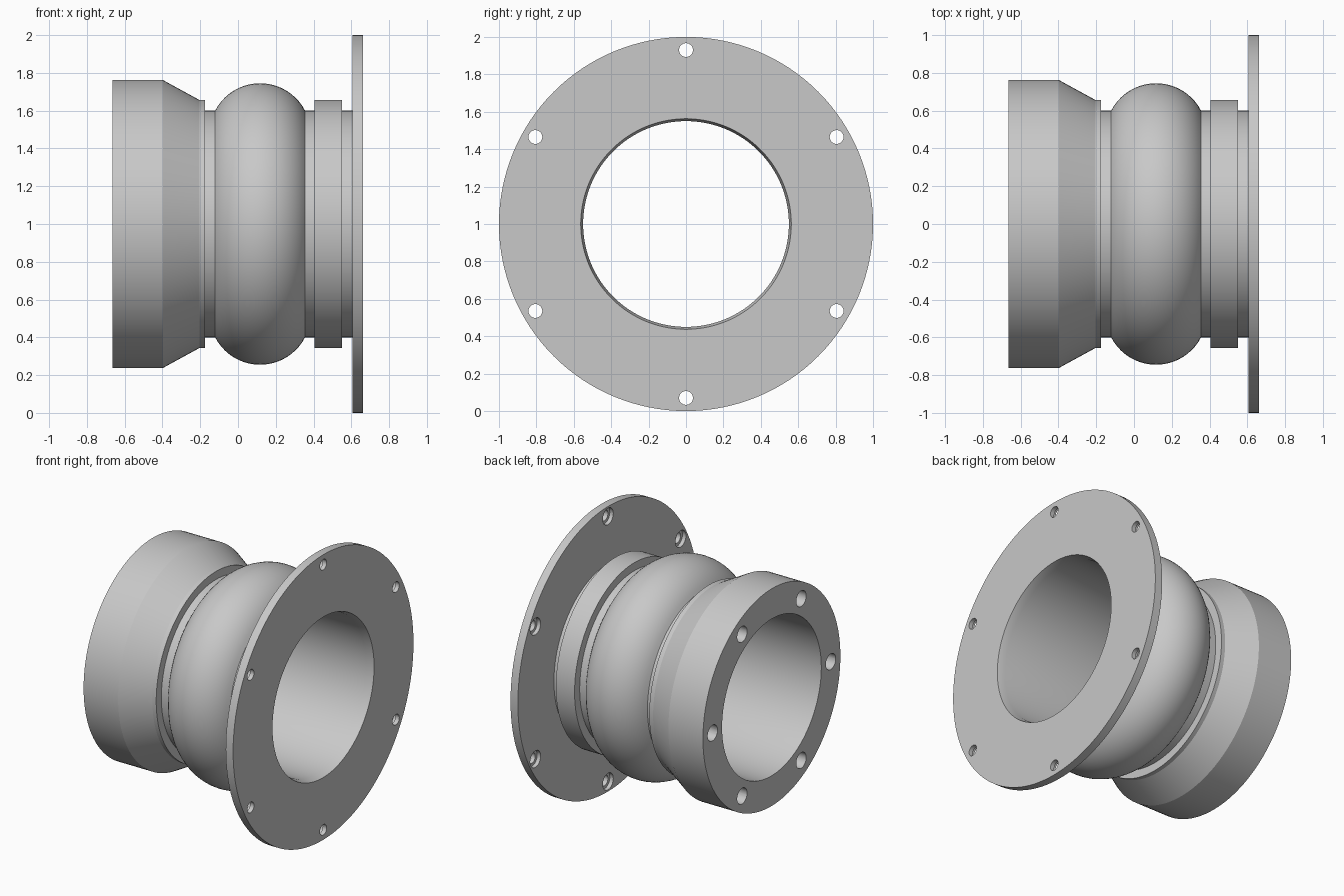
import bpy
import bmesh
from math import pi, sin, cos, asin
from mathutils import Vector

cube = bpy.data.objects.get("Cube")
if cube:
    bpy.data.objects.remove(cube, do_unlink=True)

# Single plain grey finish
grey = bpy.data.materials.new("plain grey")
grey.use_nodes = True
grey.diffuse_color = (0.58, 0.58, 0.58, 1)
grey.node_tree.nodes["Principled BSDF"].inputs["Base Color"].default_value = grey.diffuse_color

AXIS_HEIGHT = 1.0


def lathe(bm, profile, steps, y=0.0, z=AXIS_HEIGHT):
    """Turn a closed (x, radius) profile about an axis parallel to x."""
    part = bmesh.new()
    verts = [part.verts.new((x, y, z + r)) for x, r in profile]
    edges = [part.edges.new((v, verts[i - 1])) for i, v in enumerate(verts)]
    bmesh.ops.spin(part, geom=verts + edges, cent=(0, y, z), axis=(1, 0, 0),
                   angle=2 * pi, steps=steps, use_merge=True)
    bmesh.ops.remove_doubles(part, verts=part.verts, dist=1e-5)
    bmesh.ops.recalc_face_normals(part, faces=part.faces)
    temp = bpy.data.meshes.new("temp")
    part.to_mesh(temp)
    part.free()
    bm.from_mesh(temp)
    bpy.data.meshes.remove(temp)


def to_object(bm, name):
    mesh = bpy.data.meshes.new(name)
    bm.to_mesh(mesh)
    bm.free()
    mesh.materials.append(grey)
    obj = bpy.data.objects.new(name, mesh)
    bpy.context.collection.objects.link(obj)
    return obj


def bulge(x_mid, half_width, base, height, count):
    """Circular arc rising from the base radius."""
    radius = (half_width ** 2 + height ** 2) / (2 * height)
    span = asin(half_width / radius)
    angles = [span * (2 * i / count - 1) for i in range(count + 1)]
    return [(x_mid + radius * sin(a), base + height - radius * (1 - cos(a)))
            for a in angles]


# Outer and inner outline, left end to flange
BORE, NECK, RIM = 0.55, 0.6, 0.657
collar = [(-0.665, BORE), (-0.665, 0.762), (-0.397, 0.762),
          (-0.205, RIM), (-0.175, RIM), (-0.175, NECK)]
bellows = bulge(0.117, 0.238, NECK, 0.145, 20)
clamp_ring = [(0.405, NECK), (0.405, RIM), (0.55, RIM), (0.55, NECK)]
flange = [(0.605, NECK), (0.605, 1.0), (0.662, 1.0),
          (0.662, 0.563), (0.61, BORE)]

bm = bmesh.new()
lathe(bm, collar + bellows + clamp_ring + flange, 128)
body = to_object(bm, "flanged_bellows_coupling")

# Bolt holes: counterbored through the flange, blind in the collar
flange_hole = [(0.5, 0), (0.5, 0.058), (0.632, 0.058),
               (0.632, 0.037), (0.75, 0.037), (0.75, 0)]
collar_hole = [(-0.75, 0), (-0.75, 0.055), (-0.42, 0.055), (-0.42, 0)]
bm = bmesh.new()
for profile, ring_radius, start in ((flange_hole, 0.93, pi / 2),
                                    (collar_hole, 0.655, 0)):
    for i in range(6):
        a = start + i * pi / 3
        lathe(bm, profile, 32, ring_radius * cos(a),
              AXIS_HEIGHT + ring_radius * sin(a))
cutter = to_object(bm, "bolt_hole_cutter")
cutter.hide_render = True

cut = body.modifiers.new("bolt holes", "BOOLEAN")
cut.operation = "DIFFERENCE"
cut.solver = "EXACT"
cut.object = cutter

bpy.ops.object.select_all(action="DESELECT")
body.select_set(True)
bpy.context.view_layer.objects.active = body
bpy.ops.object.modifier_apply(modifier=cut.name)
bpy.data.objects.remove(cutter, do_unlink=True)
bpy.ops.object.shade_smooth_by_angle(angle=pi / 12)
